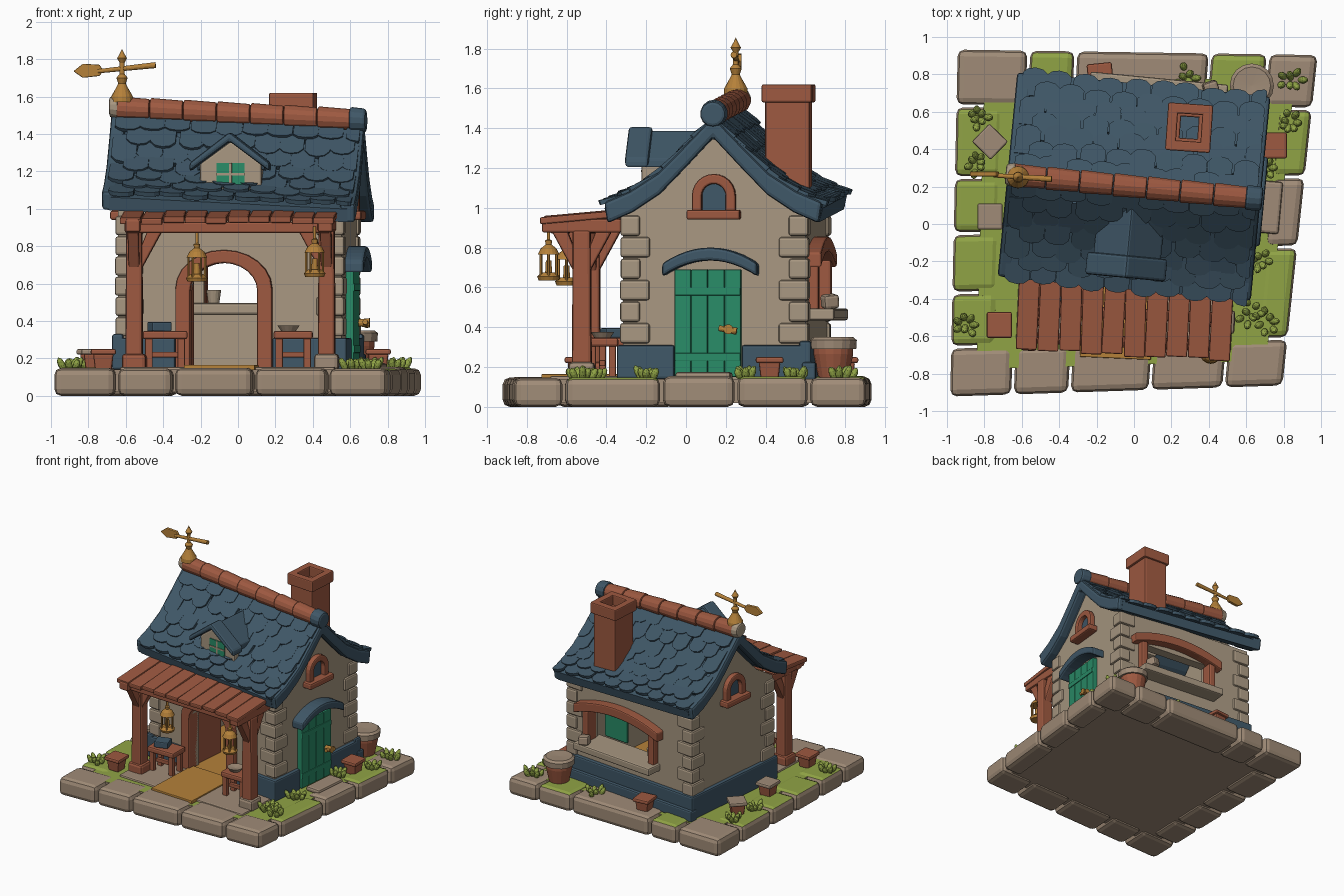
import bpy, bmesh, math, random
from mathutils import Matrix, Vector, Euler

random.seed(4)
if "Cube" in bpy.data.objects:
    bpy.data.objects.remove(bpy.data.objects["Cube"], do_unlink=True)

def material(name, *rgb):
    mat = bpy.data.materials.new(name)
    mat.use_nodes = True
    mat.diffuse_color = (*rgb, 1)
    mat.node_tree.nodes["Principled BSDF"].inputs["Base Color"].default_value = (*rgb, 1)
    return mat

slate = material("slate blue", .05, .095, .135)
wood = material("red brown wood", .34, .1, .052)
plaster = material("pale plaster", .39, .31, .22)
stone = material("tan stone", .35, .26, .185)
green = material("door green", .022, .26, .135)
grass = material("grass green", .28, .37, .06)
gold = material("old gold", .46, .22, .042)
frame = Matrix()
built = []

def set_frame(x=0, y=0, degrees=0, tilt=0):
    global frame
    shear = Matrix()
    shear[2][0] = tilt
    frame = Matrix.Translation((x, y, 0)) @ Matrix.Rotation(math.radians(degrees), 4, 'Z') @ shear

def finish(name, bm, mats, bevel=0):
    bmesh.ops.recalc_face_normals(bm, faces=bm.faces)
    if bevel:
        edges = [e for e in bm.edges if e.calc_face_angle(0) > .5]
        bmesh.ops.bevel(bm, geom=edges, offset=bevel, segments=2, profile=.5,
                        affect='EDGES', clamp_overlap=True)
    bm.transform(frame)
    mesh = bpy.data.meshes.new(name)
    bm.to_mesh(mesh)
    bm.free()
    for mat in mats if isinstance(mats, list) else [mats]:
        mesh.materials.append(mat)
    obj = bpy.data.objects.new(name, mesh)
    bpy.context.collection.objects.link(obj)
    built.append(obj)
    return obj

def box(name, center, size, mat, bevel=.012, rot=(0, 0, 0), taper=1):
    bm = bmesh.new()
    bmesh.ops.create_cube(bm, size=1)
    for v in bm.verts:
        k = taper if v.co.z < 0 else 1
        v.co = Vector((v.co.x * size[0] * k, v.co.y * size[1] * k, v.co.z * size[2]))
    bm.transform(Matrix.Translation(center) @ Euler(rot).to_matrix().to_4x4())
    return finish(name, bm, mat, bevel)

def add_prism(bm, points, depth):
    face = bm.faces.new([bm.verts.new(p) for p in points])
    geom = bmesh.ops.extrude_face_region(bm, geom=[face])["geom"]
    bmesh.ops.translate(bm, vec=depth, verts=[g for g in geom if isinstance(g, bmesh.types.BMVert)])

def prism(name, outline, axis, start, end, mat, bevel=.01):
    place = {'x': lambda a, b, t: (t, a, b), 'y': lambda a, b, t: (a, t, b),
             'z': lambda a, b, t: (a, b, t)}[axis]
    bm = bmesh.new()
    add_prism(bm, [place(a, b, start) for a, b in outline], place(0, 0, end - start))
    return finish(name, bm, mat, bevel)

def rod(name, p, q, r1, r2, mat, sides=12, bevel=0):
    p, q = Vector(p), Vector(q)
    turn = (q - p).to_track_quat('Z', 'Y').to_matrix().to_4x4()
    bm = bmesh.new()
    bmesh.ops.create_cone(bm, cap_ends=True, segments=sides, radius1=r1, radius2=r2,
                          depth=(q - p).length, matrix=Matrix.Translation((p + q) / 2) @ turn)
    return finish(name, bm, mat, bevel)

def lathe(name, profile, x, y, z, mat, steps=16):
    bm = bmesh.new()
    verts = [bm.verts.new((r, 0, h)) for r, h in profile]
    edges = [bm.edges.new(pair) for pair in zip(verts, verts[1:])]
    bmesh.ops.spin(bm, geom=verts + edges, cent=(0, 0, 0), axis=(0, 0, 1), angle=math.tau, steps=steps)
    bmesh.ops.remove_doubles(bm, verts=bm.verts, dist=.0005)
    bm.transform(Matrix.Translation((x, y, z)))
    return finish(name, bm, mat)

def arch(cx, half, bottom, spring, rise):
    arc = [(cx - half * math.cos(i * math.pi / 12), spring + rise * math.sin(i * math.pi / 12))
           for i in range(13)]
    return [(cx - half, bottom)] + arc + [(cx + half, bottom)]

def bow(cx, half, z, rise, thick):
    top = [(cx + half * i / 6, z + thick + rise * (1 - (i / 6) ** 2)) for i in range(-6, 7)]
    return top + [(a, b - thick) for a, b in reversed(top)]

# Stone base: edge stones, some with grassy tops, around a turf core
corners = [Vector(c) for c in ((-.99, -.93), (.8, -.87), (.99, .91), (-.95, .94))]
def ground(s, t):
    return corners[0].lerp(corners[1], s).lerp(corners[3].lerp(corners[2], s), t)

def slab(name, s0, s1, t0, t1, top, grassy):
    gap = .004
    cell = [ground(s0 + gap, t0 + gap), ground(s1 - gap, t0 + gap),
            ground(s1 - gap, t1 - gap), ground(s0 + gap, t1 - gap)]
    obj = prism(name, cell, 'z', 0, top, [stone, grass], .035)
    for face in obj.data.polygons:
        face.material_index = int(grassy and face.normal.z > .8)

def slab_row(name, cuts, turf, low, high, across):
    for i, (a, b) in enumerate(zip(cuts, cuts[1:])):
        cell = (a, b, low, high) if across else (low, high, a, b)
        slab(name, *cell, .145 + random.uniform(0, .01), turf[i] == "g")

slab_row("front_stone", (0, .19, .36, .6, .82, 1), "sssss", 0, .145, True)
slab_row("back_stone", (0, .2, .33, .7, .86, 1), "sgsgs", .835, 1, True)
slab_row("left_edge", (.145, .3, .47, .63, .835), "gggg", 0, .14, False)
slab_row("right_edge", (.145, .42, .63, .835), "gsg", .9, 1, False)
prism("turf_core", [ground(s, t) for s, t in ((.08, .08), (.94, .08), (.94, .92), (.08, .92))],
      'z', .02, .14, [stone, grass], 0)
for face in built[-1].data.polygons:
    face.material_index = int(face.normal.z > .8)

# House walls
set_frame(0, .2, -5.5)
FLOOR, EAVE, W, D = .14, .99, .6, .46
doorway = arch(-.03, .18, FLOOR, .56, .15)
prism("front_wall", [(-W, FLOOR), (-W, EAVE), (W, EAVE), (W, FLOOR)] + doorway[::-1],
      'y', -D, -D + .08, plaster, 0)
prism("door_arch", arch(-.03, .26, FLOOR, .57, .21) + doorway[::-1], 'y', -D - .035, -D + .09, wood)
gable = [(-D, FLOOR), (-D, EAVE), (-.28, 1.1), (-.14, 1.24), (0, 1.39),
         (.14, 1.24), (.28, 1.1), (D, EAVE), (D, FLOOR)]
for side in (-1, 1):
    prism("gable_wall", gable, 'x', side * W, side * (W - .08), plaster, 0)
    # Arched gable window
    prism("gable_window_frame", arch(0, .11, .96, 1.06, .11) + arch(0, .06, .96, 1.06, .06)[::-1],
          'x', side * W, side * (W + .045), wood)
    prism("gable_window_pane", arch(0, .06, .98, 1.06, .06), 'x', side * W, side * (W + .009), slate, 0)
    box("gable_window_sill", (side * (W + .03), 0, .965), (.09, .27, .05), wood)
for name, x0, x1, z0, z1 in (("below", -W, W, FLOOR, .45), ("above", -W, W, .74, EAVE),
                             ("beside", -W, -.22, .45, .74), ("beside", .38, W, .45, .74)):
    box("back_wall_" + name, ((x0 + x1) / 2, D - .04, (z0 + z1) / 2), (x1 - x0, .08, z1 - z0), plaster, 0)
box("house_floor", (0, 0, .145), (1.1, .84, .02), gold, 0)

# Slate plinth, broken at both doorways
for a, b in ((-.63, -.29), (.23, .63)):
    box("front_plinth", ((a + b) / 2, -D, .225), (b - a, .06, .17), slate)
for a, b in ((-.49, -.2), (.14, .49)):
    box("side_plinth", (W, (a + b) / 2, .225), (.06, b - a, .17), slate)
box("left_plinth", (-W, 0, .235), (.06, .98, .19), slate)
box("back_plinth", (0, D, .235), (1.26, .06, .19), slate)
box("back_plinth_foot", (0, D + .02, .18), (1.28, .07, .09), slate)

# Corner stones
for sx in (-1, 1):
    for sy in (-1, 1):
        for i in range(6):
            long, short = (.15, .1) if i % 2 else (.1, .15)
            box("corner_stone", (sx * (W + .015 - long / 2), sy * (D + .015 - short / 2), .37 + i * .108),
                (long, short, .102), plaster, .014, (0, 0, random.uniform(-.04, .04)))

# Serving window at the back
prism("window_lintel", bow(.09, .41, .7, .08, .075), 'y', D - .02, D + .07, wood)
for x in (-.24, .4):
    box("window_jamb", (x, D, .59), (.06, .1, .3), wood)
box("serving_counter", (.08, D + .01, .465), (.74, .24, .06), plaster)
box("counter_stone", (.36, D + .1, .53), (.08, .08, .07), stone, .015, (.1, .1, .4))
lathe("counter_cup", [(0, 0), (.03, 0), (.04, .07), (0, .06)], -.17, D - .05, .495, plaster)
box("open_shutter", (.25, D - .14, .59), (.22, .02, .22), green)
box("open_door_leaf", (-.24, -.25, .4), (.03, .3, .5), wood)

# Side door with bowed awning
for i in range(4):
    box("side_door_plank", (W + .01, -.03 + (i - 1.5) * .084, .42), (.06, .083, .54), green, .006)
for z in (.25, .58):
    box("side_door_rail", (W + .04, -.03, z), (.012, .33, .04), green, .004)
prism("door_awning", bow(-.015, .24, .655, .08, .065), 'x', W - .03, W + .1, slate, .015)
rod("door_knob", (W + .03, .08, .39), (W + .1, .08, .39), .018, .025, gold)
rod("door_handle", (W + .08, .03, .395), (W + .08, .12, .38), .014, .018, gold)

# Main roof: curved slab, gable rims and rows of slates
roof_line = [(0, 1.46), (.14, 1.315), (.28, 1.175), (.42, 1.085), (.55, 1.03)]
def roof_point(t):
    i = min(int(t), 3)
    return Vector((0, *roof_line[i])).lerp(Vector((0, *roof_line[i + 1])), t - i)

def roof_outline(up, down):
    half = roof_line[:0:-1]
    top = [(-v, z) for v, z in half] + roof_line
    return [(v, z + up) for v, z in top] + [(v * .97, z - down) for v, z in reversed(top)]

set_frame(0, .2, -5.5, -.05)
prism("roof_slab", roof_outline(0, .07), 'x', -.64, .64, slate, 0)
for side in (-1, 1):
    prism("roof_rim", roof_outline(.03, .075), 'x', side * .6, side * .68, slate, .018)
    bm = bmesh.new()
    for row in range(7):
        t = .6 + row * .57
        low, high = roof_point(t), roof_point(max(0, t - 1))
        low.y, high.y = low.y * side, high.y * side
        normal = (high - low).cross(Vector((side, 0, 0))).normalized()
        normal *= 1 if normal.z > 0 else -1
        for i in range(10):
            u = -.65 + (i + row % 2 / 2) * .137 + random.uniform(-.01, .01)
            drop = low + (low - high) * random.uniform(-.03, .12) + normal * random.uniform(.012, .024)
            points = []
            for a, b in ((0, 1), (0, .2), (.2, .05), (.5, 0), (.8, .05), (1, .2), (1, 1)):
                p = drop.lerp(high, b)
                p.x = min(max(u + a * .134, -.66), .66)
                points.append(p)
            if points[-1].x - points[0].x > .02:
                add_prism(bm, points, normal * .024)
    finish("roof_slates", bm, slate)

# Ridge tiles and end caps
for i in range(7):
    x = -.65 + i * .18
    rod("ridge_tile", (x, 0, 1.505), (x + .177, 0, 1.505), .064, .058, wood, 14, .008)
rod("ridge_end_cap", (.6, 0, 1.505), (.69, 0, 1.505), .07, .064, slate, 14, .015)
rod("ridge_stone_ring", (-.69, 0, 1.51), (-.64, 0, 1.51), .055, .068, plaster, 14, .012)

# Dormer
set_frame(0, .2, -5.5)
prism("dormer_body", [(-.13, 1.07), (-.165, 1.11), (-.165, 1.24), (0, 1.36),
                      (.165, 1.24), (.165, 1.11), (.13, 1.07)], 'y', -.41, -.12, plaster)
def chevron(half, rise):
    return [(-half, 1.245), (0, 1.34 + rise), (half, 1.245), (half, 1.2), (0, 1.29 + rise), (-half, 1.2)]
prism("dormer_rim", chevron(.215, .07), 'y', -.49, -.37, slate, .015)
prism("dormer_roof", chevron(.18, .05), 'y', -.4, -.02, slate)
box("dormer_pane", (0, -.412, 1.18), (.15, .009, .13), green, 0)
box("dormer_bar_upright", (0, -.417, 1.18), (.014, .009, .13), plaster, 0)
box("dormer_bar_level", (0, -.417, 1.185), (.15, .009, .012), plaster, 0)
box("dormer_sill", (0, -.42, 1.1), (.2, .04, .03), plaster)

# Hollow chimney
set_frame(.295, .515, -4)
for name, w, d, low, high in (("shaft", .1, .11, 1, 1.54), ("cap", .118, .125, 1.53, 1.62)):
    for side in (-1, 1):
        box("chimney_" + name, (side * (w - .025), 0, (low + high) / 2), (.055, d * 2, high - low), wood, .008)
        box("chimney_" + name, (0, side * (d - .025), (low + high) / 2), (w * 2, .055, high - low), wood, .008)

# Weather vane
set_frame()
lathe("vane_spire", [(0, 0), (.06, 0), (.058, .03), (.03, .08), (.02, .1), (.03, .13), (.014, .15),
                     (.013, .21), (.026, .235), (.012, .26), (0, .285)], -.62, .25, 1.57, gold)
rod("vane_arm", (-.75, .26, 1.735), (-.44, .24, 1.768), .011, .016, gold)
prism("vane_blade", [(-.88, 1.735), (-.83, 1.7), (-.74, 1.71), (-.72, 1.738), (-.74, 1.77), (-.83, 1.775)],
      'y', .255, .28, gold, .005)

# Porch: planks, beams, posts and braces
set_frame(-.05, -.5, -2.5)
box("porch_paving", (0, .07, .14), (1.15, .46, .03), stone)
box("doorway_rug", (-.04, .03, .15), (.38, .5, .03), gold, .005)
for i in range(10):
    box("porch_plank", ((i - 4.5) * .115, random.uniform(-.01, .01), .955 + random.uniform(-.006, .006)),
        (.112, .4, .035), wood, .008, (.09, 0, random.uniform(-.02, .02)))
for y in (-.13, .02):
    box("porch_cross_beam", (0, y, .9), (1.1, .06, .06), wood)
for x in (-.505, .525):
    box("porch_post", (x, 0, .51), (.085, .09, .76), wood, .015, taper=1.1)
    box("post_foot", (x, 0, .18), (.13, .13, .09), stone if x > 0 else wood, .02)
    box("porch_side_beam", (x, 0, .91), (.08, .4, .07), wood)
    inward = -1 if x > 0 else 1
    brace = [(.03, .66), (.03, .78), (.07, .88), (.15, .88)]
    for side in (-1, 1):
        prism("porch_brace", [(a * side, z) for a, z in brace], 'x', x - .03, x + .03, wood)
    prism("porch_brace", [(x + a * inward, z) for a, z in brace], 'y', -.03, .03, wood)

# Hanging lanterns
set_frame()
for x, y, z in ((-.22, -.6, .61), (.41, -.69, .635)):
    lathe("lantern_base", [(0, 0), (.05, 0), (.058, .02), (.035, .04), (0, .04)], x, y, z, gold)
    lathe("lantern_cap", [(0, .13), (.055, .13), (.04, .16), (.015, .18), (.018, .2), (0, .21)], x, y, z, gold)
    rod("lantern_candle", (x, y, z + .03), (x, y, z + .1), .018, .014, gold)
    rod("lantern_hook", (x, y, z + .2), (x, y, z + .27), .008, .008, gold)
    for i in range(6):
        dx, dy = .045 * math.cos(i * math.pi / 3), .045 * math.sin(i * math.pi / 3)
        rod("lantern_bar", (x + dx, y + dy, z + .02), (x + dx, y + dy, z + .135), .007, .007, gold, 6)

# Porch tables
for x, y, w in ((-.39, -.37, .24), (.295, -.42, .21)):
    box("table_top", (x, y, .325), (w, .16, .045), wood)
    box("table_stretcher", (x, y, .22), (w * .7, .03, .03), wood, .005)
    for sx in (-1, 1):
        for sy in (-1, 1):
            box("table_leg", (x + sx * w * .36, y + sy * .05, .23), (.04, .035, .17), wood, .006)
box("blue_book", (-.42, -.37, .37), (.11, .1, .05), slate, .008, (0, 0, .3))
lathe("stone_dish", [(0, 0), (.04, 0), (.06, .03), (0, .02)], .27, -.42, .347, stone)

# Stools, step and covered tub
for x, y, turn, mat in ((-.72, -.54, 0, wood), (.75, .42, 0, wood), (-.18, .79, .1, wood),
                        (-.77, .44, .8, stone), (-.77, .04, 0, stone)):
    box("stool_body", (x, y, .18), (.11, .11, .09), wood, .01, (0, 0, turn), .8)
    box("stool_top", (x, y, .235), (.135, .14, .03), mat, .01, (0, 0, turn))
box("door_step", (.72, .09, .155), (.13, .28, .04), stone, .015, (0, 0, -.09))
lathe("tub", [(0, 0), (.075, 0), (.1, .12), (.1, .15), (0, .15)], .63, .74, .145, wood)
lathe("tub_lid", [(0, 0), (.115, 0), (.118, .045), (.1, .06), (0, .055)], .63, .74, .29, stone)

# Grass tufts
for x, y in ((.62, -.48), (.71, -.52), (.67, -.2), (.84, .77), (.83, .54), (.28, .78),
             (-.83, .57), (-.9, -.54), (-.84, .33), (.7, .3)):
    bm = bmesh.new()
    for i in range(7):
        angle, reach = i * .9, random.uniform(.02, .065)
        spot = Matrix.Translation((x + reach * math.cos(angle), y + reach * math.sin(angle), .165))
        lean = Matrix.Rotation(angle, 4, 'Z') @ Matrix.Rotation(.5, 4, 'Y')
        bmesh.ops.create_icosphere(bm, subdivisions=2, radius=1,
                                   matrix=spot @ lean @ Matrix.Diagonal((.019, .019, random.uniform(.03, .05), 1)))
    finish("grass_tuft", bm, grass)

# Smooth shading with crisp edges
for obj in bpy.context.view_layer.objects:
    obj.select_set(obj in built)
bpy.context.view_layer.objects.active = built[0]
bpy.ops.object.shade_smooth_by_angle(angle=math.radians(35))
